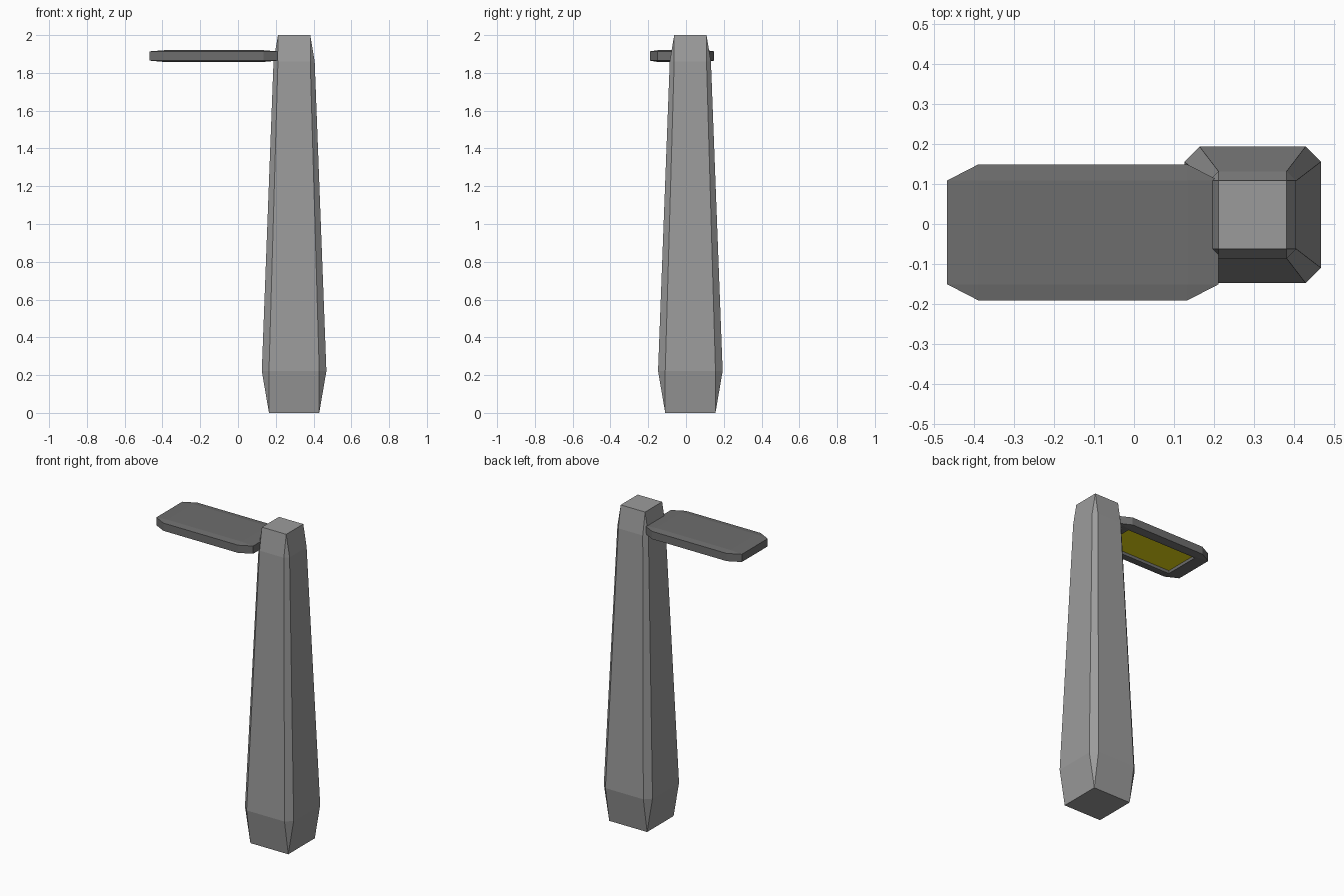
import bpy, bmesh

if "Cube" in bpy.data.objects:
    bpy.data.objects.remove(bpy.data.objects["Cube"])

def material(name, rgb):
    mat = bpy.data.materials.new(name)
    mat.diffuse_color = (*rgb, 1)
    mat.use_nodes = True
    mat.node_tree.nodes["Principled BSDF"].inputs["Base Color"].default_value = mat.diffuse_color
    return mat

def rect(hx, hy, z):
    """Four corner points, counter-clockwise."""
    return [(-hx, -hy, z), (hx, -hy, z), (hx, hy, z), (-hx, hy, z)]

def octagon(ix, iy, ox, oy, z):
    """Chamfered rectangle: two points per corner, counter-clockwise."""
    return [(-ox, -iy, z), (-ix, -oy, z), (ix, -oy, z), (ox, -iy, z),
            (ox, iy, z), (ix, oy, z), (-ix, oy, z), (-ox, iy, z)]

def add_object(name, bm, x, y, mat):
    mesh = bpy.data.meshes.new(name)
    bm.to_mesh(mesh)
    bm.free()
    mesh.materials.append(mat)
    ob = bpy.data.objects.new(name, mesh)
    ob.location = (x, y, 0)
    bpy.context.collection.objects.link(ob)

def loft(name, rings, x, y, mat, cap_last=True):
    """Skin a stack of 4- or 8-point rings; mixed pairs get corner triangles."""
    bm = bmesh.new()
    vs = [[bm.verts.new(p) for p in r] for r in rings]
    for a, b in zip(vs, vs[1:]):
        if len(a) == len(b):
            n = len(a)
            for i in range(n):
                j = (i + 1) % n
                bm.faces.new((a[i], a[j], b[j], b[i]))
        else:
            r, o = (a, b) if len(a) == 4 else (b, a)
            for i in range(4):
                j = (i + 1) % 4
                bm.faces.new((r[i], o[2 * i], o[2 * i + 1]))
                bm.faces.new((r[i], o[2 * i + 1], o[2 * j], r[j]))
    bm.faces.new(vs[0])
    if cap_last:
        bm.faces.new(vs[-1])
    bmesh.ops.recalc_face_normals(bm, faces=bm.faces)
    add_object(name, bm, x, y, mat)

post_grey = material("post_grey", (0.33, 0.33, 0.33))
head_grey = material("head_grey", (0.155, 0.155, 0.155))
yellow = material("yellow_light", (0.82, 0.71, 0.006))

# Tapered post
loft("post", [
    rect(0.133, 0.133, 0),
    octagon(0.133, 0.133, 0.171, 0.171, 0.222),
    octagon(0.0855, 0.0855, 0.109, 0.109, 1.86),
    rect(0.0855, 0.0855, 2.0),
], 0.297, 0.023, post_grey)

# Lamp head with a recess underneath
HX, HY = -0.128, -0.021
loft("lamp_head", [
    rect(0.2625, 0.13, 1.92),
    octagon(0.2625, 0.13, 0.34, 0.17, 1.914),
    octagon(0.2625, 0.13, 0.34, 0.17, 1.865),
    rect(0.2625, 0.13, 1.858),
    rect(0.25, 0.117, 1.858),
    rect(0.25, 0.117, 1.877),
], HX, HY, head_grey, cap_last=False)

# Yellow light panel closing the recess
bm = bmesh.new()
bm.faces.new([bm.verts.new(p) for p in reversed(rect(0.25, 0.117, 1.877))])
add_object("light_panel", bm, HX, HY, yellow)
